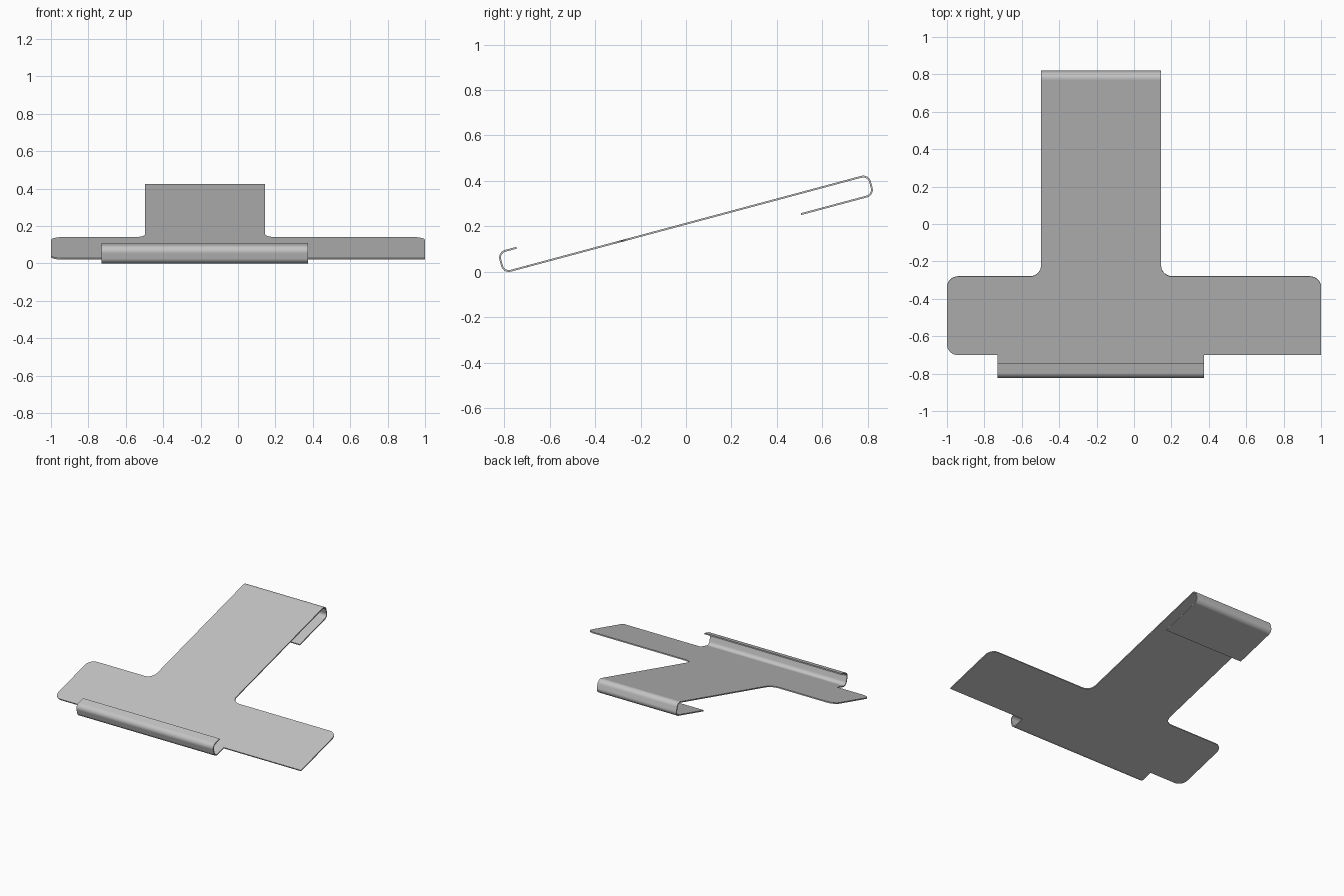
import bpy, bmesh, math
from mathutils import Vector

cube = bpy.data.objects.get("Cube")
if cube:
    bpy.data.objects.remove(cube, do_unlink=True)

THICK = 0.008
TILT = math.radians(15)
BEND_R = 0.031
FOLD = 0.83            # distance of both folds from the middle
TAB = (-0.73, 0.375)   # x range of the front hook
ARM = (-0.497, 0.145)  # x range of the long arm


def rounded(points, closed, steps=8):
    """Round the right-angled corners of (x, y, radius) points."""
    out = []
    n = len(points)
    for i, (x, y, r) in enumerate(points):
        p = Vector((x, y))
        if r == 0 or (not closed and i in (0, n - 1)):
            out.append(p)
            continue
        a = (Vector(points[i - 1][:2]) - p).normalized()
        b = (Vector(points[(i + 1) % n][:2]) - p).normalized()
        c = p + r * (a + b)
        for k in range(steps + 1):
            t = math.pi / 2 * k / steps
            out.append(c - r * (b * math.cos(t) + a * math.sin(t)))
    return out


def add_fold(bm, x_range, path):
    """Sweep a bent (depth, height) path across an x range."""
    rows = [[bm.verts.new((x, p.x, p.y)) for x in x_range]
            for p in rounded(path, False)]
    for r0, r1 in zip(rows, rows[1:]):
        bm.faces.new((r0[0], r0[1], r1[1], r1[0]))


# Flat T-shaped plate
front, back, end = -0.725, -0.29, 0.795
outline = [
    (TAB[0], -end, 0), (TAB[1], -end, 0), (TAB[1], front, 0),
    (1, front, 0), (1, back, 0.06),
    (ARM[1], back, 0.06), (ARM[1], end, 0), (ARM[0], end, 0),
    (ARM[0], back, 0.06), (-1, back, 0.06),
    (-1, front, 0.06), (TAB[0], front, 0),
]
bm = bmesh.new()
bm.faces.new([bm.verts.new((p.x, p.y, 0)) for p in rounded(outline, True)])

# Front hook folds up, rear hook folds under
add_fold(bm, TAB, [(-end, 0, 0), (-FOLD, 0, BEND_R),
                   (-FOLD, 0.091, BEND_R), (-0.748, 0.091, 0)])
add_fold(bm, ARM, [(end, 0, 0), (FOLD, 0, BEND_R),
                   (FOLD, -0.09, BEND_R), (0.5, -0.09, 0)])
bmesh.ops.remove_doubles(bm, verts=bm.verts, dist=0.0005)
bmesh.ops.recalc_face_normals(bm, faces=bm.faces)
mesh = bpy.data.meshes.new("bent_sheet_bracket")
bm.to_mesh(mesh)
bm.free()

# Plain grey metal
grey = bpy.data.materials.new("metal_grey")
grey.use_nodes = True
color = (0.55, 0.55, 0.55, 1)
grey.diffuse_color = color
grey.node_tree.nodes["Principled BSDF"].inputs["Base Color"].default_value = color
mesh.materials.append(grey)

# Sheet thickness, tilt and shading
bracket = bpy.data.objects.new("bent_sheet_bracket", mesh)
bpy.context.collection.objects.link(bracket)
bracket.rotation_euler.x = TILT
bracket.location.z = 0.2115
bpy.ops.object.select_all(action='DESELECT')
bracket.select_set(True)
bpy.context.view_layer.objects.active = bracket
solid = bracket.modifiers.new("sheet_thickness", 'SOLIDIFY')
solid.thickness = THICK
solid.offset = 0
solid.use_even_offset = True
bpy.ops.object.modifier_apply(modifier=solid.name)
bpy.ops.object.shade_smooth_by_angle(angle=math.radians(30))
weighted = bracket.modifiers.new("flat_plate_shading", 'WEIGHTED_NORMAL')
weighted.keep_sharp = True
